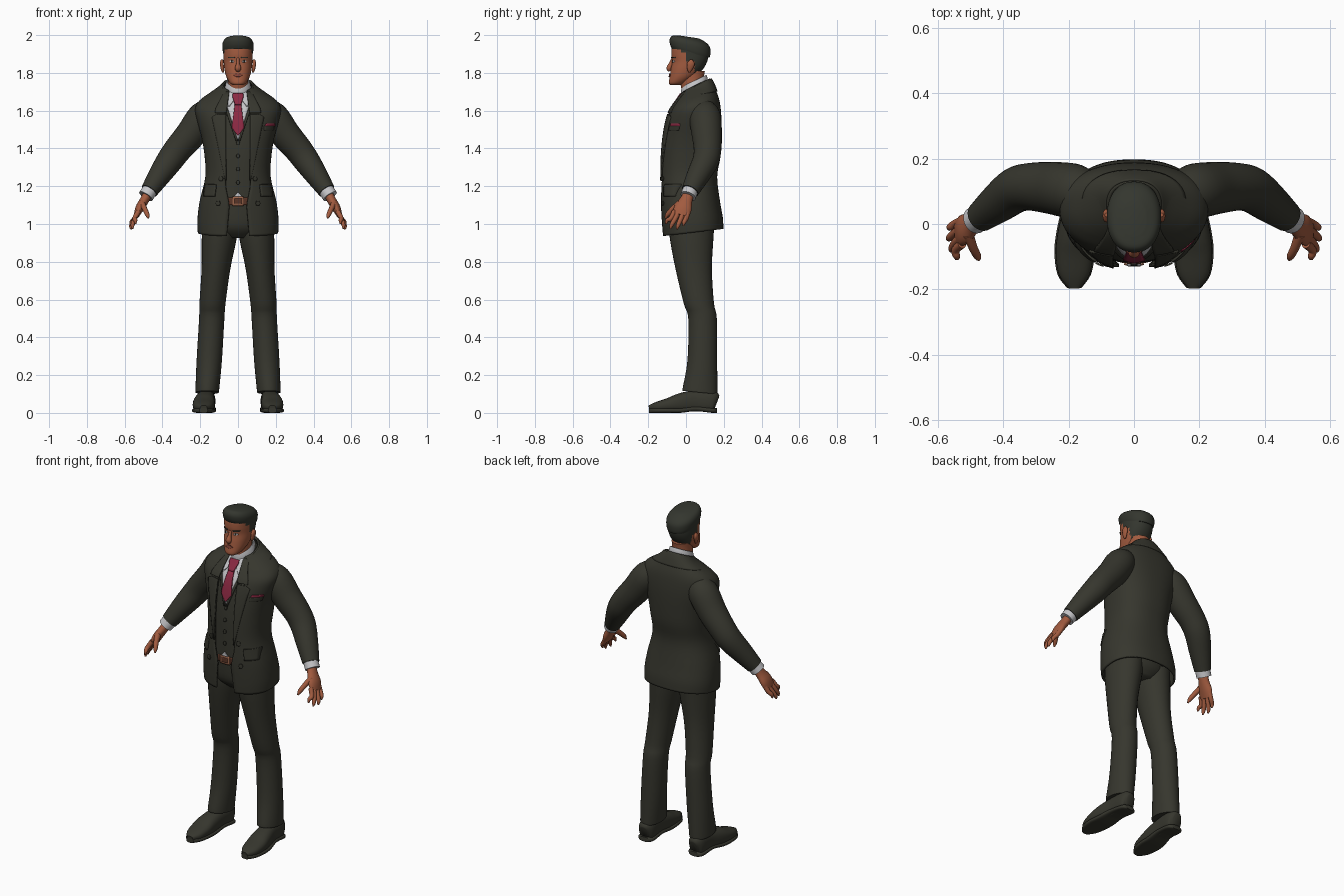
import bpy, bmesh, math
from mathutils import Vector


def material(name, rgb):
    m = bpy.data.materials.new(name)
    m.diffuse_color = (*rgb, 1)
    return m


SUIT = material("suit_charcoal", (.037, .037, .027))
HAIR = material("hair_dark", (.034, .037, .028))
SKIN = material("skin_brown", (.36, .105, .05))
LIPS = material("lips_brown", (.24, .06, .04))
SHIRT = material("shirt_white", (.56, .56, .58))
TIE = material("tie_red", (.26, .022, .055))
LEATHER = material("belt_brown", (.10, .035, .02))
BUCKLE = material("buckle_tan", (.33, .13, .07))


def resample(rows, k):
    """Catmull-Rom interpolation between rows of numbers."""
    out, n = [], len(rows)
    for i in range(n - 1):
        a, b, c, d = rows[max(i - 1, 0)], rows[i], rows[i + 1], rows[min(i + 2, n - 1)]
        for j in range(k):
            t = j / k
            out.append([.5 * (2*q + (r - p)*t + (2*p - 5*q + 4*r - s)*t*t + (3*q - p - 3*r + s)*t**3)
                        for p, q, r, s in zip(a, b, c, d)])
    return out + [list(rows[-1])]


def make(name, rings, mats, closed=True, caps=True, thick=0, angle=50):
    """Skin a list of point rings into one mesh object."""
    bm = bmesh.new()
    vs = [[bm.verts.new(p) for p in r] for r in rings]
    n = len(vs[0])
    for a, b in zip(vs, vs[1:]):
        for i in range(n if closed else n - 1):
            j = (i + 1) % n
            bm.faces.new((a[i], a[j], b[j], b[i]))
    if closed and caps:
        bm.faces.new(vs[0])
        bm.faces.new(vs[-1])
    bmesh.ops.remove_doubles(bm, verts=bm.verts, dist=1e-5)
    bmesh.ops.recalc_face_normals(bm, faces=bm.faces)
    me = bpy.data.meshes.new(name)
    bm.to_mesh(me)
    bm.free()
    ob = bpy.data.objects.new(name, me)
    bpy.context.collection.objects.link(ob)
    for m in mats if isinstance(mats, tuple) else (mats,):
        me.materials.append(m)
    if thick:
        s = ob.modifiers.new("thickness", 'SOLIDIFY')
        s.thickness, s.offset = thick, 0
    bpy.context.view_layer.objects.active = ob
    bpy.ops.object.select_all(action='DESELECT')
    ob.select_set(True)
    bpy.ops.object.shade_smooth_by_angle(angle=math.radians(angle))
    return ob


def spow(v, p):
    return math.copysign(abs(v) ** p, v)


def body(name, table, mats, side=1, p=1.0, n=40, gap=None, thick=0, k=4, caps=True):
    """Stacked rings; row = z, centre x, half width, front y, back y, tilt. gap(z) leaves the front open."""
    rings = []
    for z, cx, rx, yf, yb, tilt in resample(table, k):
        cy, ry = (yf + yb) / 2, (yb - yf) / 2
        t0 = math.asin(min(1, gap(z) / rx) ** (1 / p)) if gap else 0
        ring = []
        for i in range(n + 1 if gap else n):
            t = t0 + (2 * math.pi - 2 * t0) * i / n
            y = -ry * spow(math.cos(t), p)
            ring.append((side * (cx + rx * spow(math.sin(t), p)), cy + y, z + tilt * y))
        rings.append(ring)
    return make(name, rings, mats, closed=not gap, thick=thick, caps=caps)


def tube(name, pts, mat, side=1, ref=(0, 1, 0), p=1.0, n=20, k=4, floor=None):
    """Swept oval; point = x, y, z, radius along ref, radius across."""
    rows = resample(pts, k)
    rings = []
    for i, r in enumerate(rows):
        t = Vector(rows[min(i + 1, len(rows) - 1)][:3]) - Vector(rows[max(i - 1, 0)][:3])
        t.normalize()
        u = Vector(ref) - t * t.dot(Vector(ref))
        u.normalize()
        v = t.cross(u)
        ring = []
        for j in range(n):
            a = 2 * math.pi * j / n
            q = Vector(r[:3]) + u * r[3] * spow(math.cos(a), p) + v * r[4] * spow(math.sin(a), p)
            ring.append((side * q.x, q.y, q.z if floor is None else max(floor, q.z)))
        rings.append(ring)
    return make(name, rings, mat)


def front(table, x, z, p):
    """Front y of a stacked-ring surface at x, z."""
    rows = [(r[0] - r[5] * (r[4] - r[3]) / 2, *r[1:]) for r in resample(table, 4)]
    for a, b in zip(rows, rows[1:]):
        if z <= b[0] or b is rows[-1]:
            t = max(0, min(1, (z - a[0]) / (b[0] - a[0])))
            rx, yf, yb = (a[i] + (b[i] - a[i]) * t for i in (2, 3, 4))
            return (yf + yb) / 2 - (yb - yf) / 2 * max(0, 1 - min(1, abs(x / rx)) ** (2 / p)) ** (p / 2)


def plate(name, table, rows, mat, off=.005, side=1, p=.85, thick=.006, cols=6, steps=5):
    """Thin piece draped on a surface; row = z, left x, right x, optional slant."""
    rings = []
    for i, (a, b) in enumerate(zip(rows, rows[1:])):
        for j in range(steps + (i == len(rows) - 2)):
            z, l, r = (a[m] + (b[m] - a[m]) * j / steps for m in range(3))
            xs = [l + (r - l) * c / cols for c in range(cols + 1)]
            rings.append([(side * x, front(table, x, z, p) - off, z) for x in xs])
    return make(name, rings, mat, closed=False, thick=thick)


# Jacket: open shell with collar
COAT = [(.955, 0, .208, -.12, .193, .12), (1.02, 0, .21, -.125, .19, .08), (1.12, 0, .198, -.13, .175, 0),
        (1.25, 0, .168, -.13, .16, 0), (1.36, 0, .172, -.128, .178, 0), (1.46, 0, .188, -.118, .183, 0),
        (1.55, 0, .213, -.10, .183, 0), (1.61, 0, .222, -.08, .178, .05), (1.65, 0, .20, -.055, .17, .1),
        (1.685, 0, .15, -.035, .155, .2), (1.715, 0, .10, -.02, .14, .35), (1.735, 0, .075, -.01, .125, .5)]


def opening(z):
    if z < 1.1:
        return .045 + (1.1 - z) * .1
    return .045 + .021 * min(1, (z - 1.1) / .1) - .02 * max(0, min(1, (z - 1.62) / .1))


body("jacket", COAT, SUIT, p=.85, n=64, gap=opening, thick=.01)
body("jacket_collar", [(z - .004, 0, rx + .008, yf - .006, yb + .008, t) for z, _, rx, yf, yb, t in COAT[-3:]],
     SUIT, p=.85, gap=lambda z: .06, thick=.008)

# Waistcoat and shirt front
VEST = [(z, 0, rx - .014, yf + .012, yb - .014, t) for z, _, rx, yf, yb, t in COAT[2:]]
body("waistcoat", VEST, SUIT, p=.85, n=48)
plate("shirt_front", VEST, [(1.45, -.003, .003), (1.64, -.066, .066), (1.70, -.052, .052)], SHIRT, .004)
for s in (1, -1):
    plate("waistcoat_edge", VEST, [(1.44, 0, .012), (1.63, .06, .075)], SUIT, .008, s)
    plate("shirt_collar_flap", VEST, [(1.625, .044, .052), (1.66, .018, .066), (1.712, .004, .052)], SHIRT, .012, s)
    # Lapels with notch, buttons and pocket flaps
    plate("lapel", COAT, [(1.23, .062, .067), (1.40, .064, .102), (1.565, .064, .137), (1.58, .062, .112)],
          SUIT, .008, s, thick=.009)
    plate("upper_lapel", COAT, [(1.588, .062, .122), (1.61, .058, .118), (1.70, .046, .07)], SUIT, .009, s, thick=.009)
    plate("pocket_flap", COAT, [(1.145, .122, .18), (1.20, .115, .176), (1.21, .115, .174)], SUIT, .009, s, thick=.009)
    for z, x in ((1.24, .09), (1.11, .105)):
        plate("jacket_button", COAT, [(z - .012, x - .007, x + .007), (z, x - .012, x + .012),
              (z + .012, x - .007, x + .007)], SUIT, .01, s, steps=2)
for i in range(4):
    z = 1.22 + i * .07
    plate("waistcoat_button", VEST, [(z - .01, -.006, .006), (z, -.01, .01), (z + .01, -.006, .006)], SUIT, .007, steps=2)
plate("breast_pocket", COAT, [(1.495, .138, .185), (1.518, .138, .192)], SUIT, .009)
plate("pocket_square", COAT, [(1.518, .142, .192), (1.532, .148, .194)], TIE, .007)

# Tie
plate("tie_blade", VEST, [(1.468, -.002, .002), (1.51, -.033, .033), (1.64, -.016, .016)], TIE, .012, thick=.009)
plate("tie_knot", VEST, [(1.632, -.016, .016), (1.675, -.03, .03), (1.69, -.026, .026)], TIE, .019, thick=.009)

# Trousers
HIPS = [(.925, 0, .09, -.05, .11, 0), (.98, 0, .175, -.10, .15, 0), (1.08, 0, .18, -.112, .15, 0),
        (1.18, 0, .15, -.112, .14, 0)]
body("trouser_seat", HIPS, SUIT)
plate("belt", HIPS, [(1.10, -.10, .10), (1.14, -.10, .10)], LEATHER, .006, p=1)
plate("buckle", HIPS, [(1.096, -.03, .03), (1.146, -.03, .03)], BUCKLE, .012, p=1)
plate("buckle_inset", HIPS, [(1.108, -.018, .02), (1.134, -.018, .02)], LEATHER, .015, p=1)
plate("shirt_tail", HIPS, [(1.145, -.022, .022), (1.168, -.002, .002)], SHIRT, .014, p=1)
LEG = [(.108, .163, .062, -.018, .165, -.1), (.13, .162, .063, -.016, .166, -.1), (.28, .152, .067, .008, .165, 0),
       (.50, .139, .067, .012, .163, 0), (.58, .135, .069, -.012, .148, 0), (.76, .117, .076, -.055, .137, 0),
       (.92, .10, .092, -.085, .145, 0), (1.0, .095, .093, -.09, .15, 0)]
SHOE = [(.165, .163, .055, .022, .035), (.166, .14, .06, .045, .06), (.17, .05, .06, .048, .06),
        (.178, -.03, .052, .056, .052), (.182, -.09, .042, .058, .038), (.183, -.155, .032, .047, .026),
        (.182, -.196, .026, .018, .014)]
ARM = [(.12, .09, 1.615, .055, .055), (.18, .10, 1.57, .083, .083), (.25, .11, 1.475, .08, .08),
       (.318, .114, 1.395, .073, .074), (.362, .104, 1.335, .07, .07), (.415, .065, 1.258, .061, .06),
       (.47, .022, 1.175, .047, .046)]
# Index to little finger: knuckle y, tip x, y, z
FINGERS = [(-.062, .543, -.106, 1.0), (-.038, .558, -.083, .975), (-.012, .566, -.048, .972), (.011, .564, -.014, .99)]
for s in (1, -1):
    body("trouser_leg", LEG, SUIT, side=s, n=32)
    # Shoes with soles
    tube("shoe", SHOE, SUIT, s, (1, 0, 0), p=.8, n=28, floor=.008)
    tube("shoe_sole", [(x, y, .022 if i == 2 else .013, r + .004, .013) for i, (x, y, z, r, _) in enumerate(SHOE)],
         SUIT, s, (1, 0, 0), p=.6, floor=0)
    # Sleeves, cuffs and hands
    tube("sleeve", ARM, SUIT, s, n=28)
    tube("shirt_cuff", [(.465, .025, 1.182, .041, .041), (.488, .011, 1.147, .042, .041)], SHIRT, s, n=24)
    tube("palm", [(.475, .017, 1.165, .028, .025), (.496, 0, 1.125, .034, .024), (.52, -.016, 1.085, .047, .023),
                  (.537, -.027, 1.045, .043, .015)], SKIN, s)
    for y, tx, ty, tz in FINGERS:
        tube("finger", [(.527, y, 1.068, .013, .014), (.547, (y * .6 + ty * .4), 1.03, .013, .013),
                        (tx, ty * .85 + y * .15, tz + .02, .011, .011), (tx, ty, tz, .004, .004)], SKIN, s, n=10, k=3)
    tube("thumb", [(.508, -.03, 1.11, .02, .016), (.494, -.07, 1.08, .015, .014), (.48, -.098, 1.05, .012, .012),
                   (.475, -.11, 1.03, .004, .004)], SKIN, s, n=10, k=3)

# Neck and shirt collar band
body("neck", [(1.69, 0, .056, -.015, .10, .2), (1.76, 0, .054, -.03, .095, .2), (1.81, 0, .055, -.03, .10, 0)], SKIN)
body("shirt_collar", [(1.70, 0, .07, -.022, .115, .5), (1.735, 0, .064, -.024, .112, .5), (1.757, 0, .058, -.02, .106, .5)],
     SHIRT, thick=.005, caps=False)

# Head with hair-coloured sides
HEAD = [(1.735, 0, .026, -.083, -.035, 0), (1.748, 0, .044, -.091, .0, 0), (1.78, 0, .062, -.086, .05, 0),
        (1.82, 0, .072, -.08, .09, 0), (1.86, 0, .076, -.073, .112, 0), (1.90, 0, .078, -.077, .12, 0),
        (1.94, 0, .077, -.072, .12, 0), (1.97, 0, .05, -.045, .09, 0)]
head = body("head", HEAD, (SKIN, HAIR), p=.92, n=64, k=6)
for f in head.data.polygons:
    c = f.center
    if c.z > 1.93 or (c.y > .045 and c.z > 1.80) or (c.y > .0 and c.z > 1.86) or (c.y > -.03 and c.z > 1.905):
        f.material_index = 1
body("hair_top", [(1.905, 0, .077, -.076, .124, -.25), (1.925, 0, .082, -.085, .129, -.25),
                  (1.955, 0, .082, -.086, .128, -.22), (1.977, 0, .068, -.07, .11, -.22),
                  (1.99, 0, .035, -.035, .07, -.15)], HAIR, p=.9, n=48)

# Face details
tube("nose", [(0, -.068, 1.878, .008, .008), (0, -.079, 1.85, .009, .011), (0, -.09, 1.825, .017, .014),
              (0, -.084, 1.81, .011, .008)], SKIN, ref=(1, 0, 0), n=14)
plate("mouth", HEAD, [(1.779, -.01, .01), (1.787, -.024, .024), (1.796, -.008, .008)], LIPS, .003, p=.92)
for s in (1, -1):
    plate("eye_white", HEAD, [(1.856, .026, .036), (1.861, .02, .046), (1.866, .026, .04)], SHIRT, .002, s, .92, .003)
    plate("iris", HEAD, [(1.856, .029, .036), (1.867, .029, .036)], HAIR, .004, s, .92, .002)
    plate("eyebrow", HEAD, [(1.878, .016, .05), (1.885, .018, .054)], HAIR, .003, s, .92, .004)
    tube("ear", [(.078, .018, 1.803, .005, .005), (.082, .02, 1.82, .014, .009), (.086, .026, 1.85, .02, .01),
                 (.084, .028, 1.87, .006, .006)], SKIN, s, n=14)
